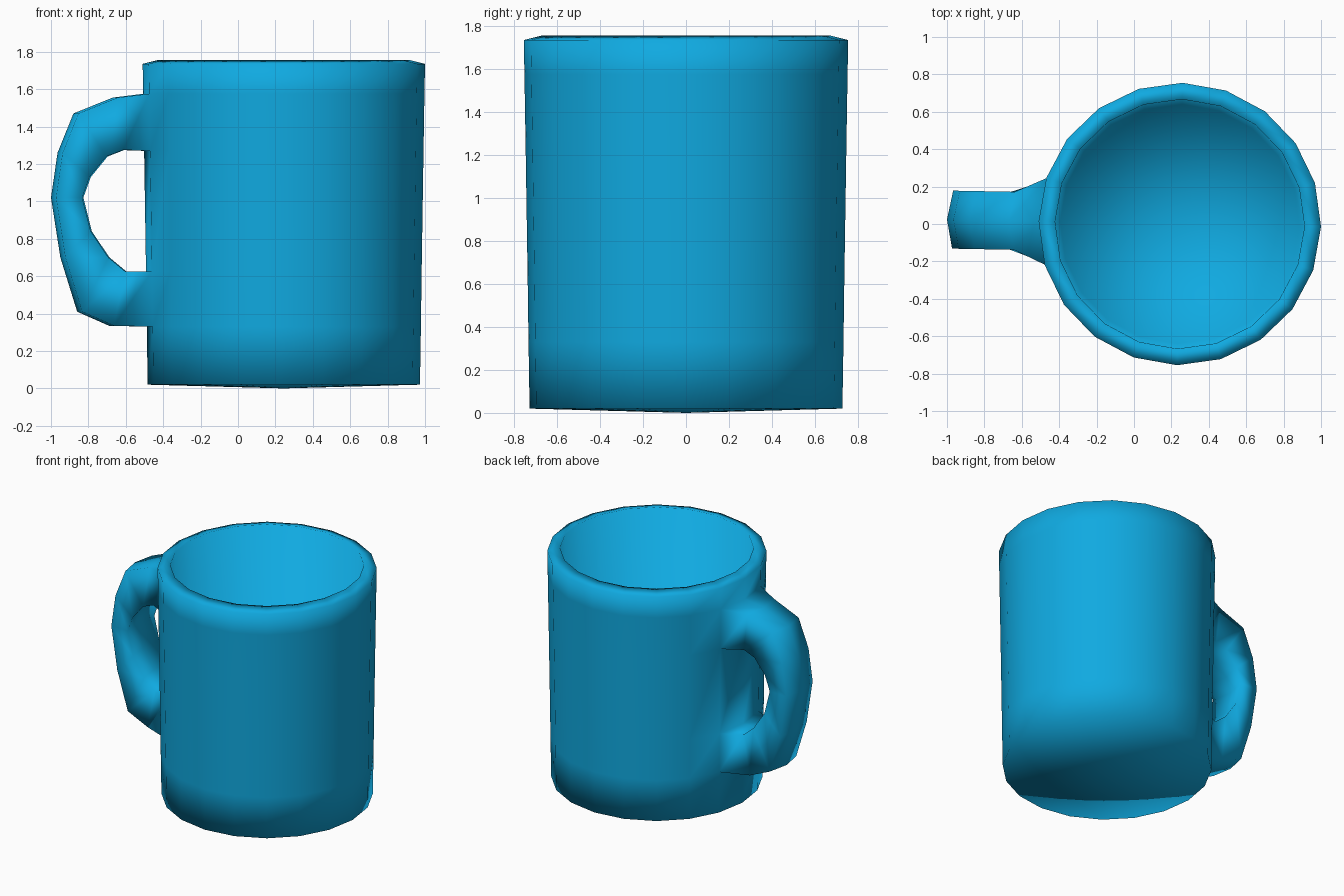
import bpy
import bmesh
from math import sin, cos, pi, radians
from mathutils import Matrix, Vector

cube = bpy.data.objects.get("Cube")
if cube:
    bpy.data.objects.remove(cube, do_unlink=True)

SIDES = 20
CENTRE_X = 0.245
BACK = SIDES // 2          # column of vertices in the middle of the handle

blue = bpy.data.materials.new("glazed_blue")
blue.use_nodes = True
colour = (0.005, 0.40, 0.75, 1)
blue.diffuse_color = colour
blue.node_tree.nodes["Principled BSDF"].inputs["Base Color"].default_value = colour

bm = bmesh.new()


def ring(radius, z):
    return [bm.verts.new((CENTRE_X + radius * cos(2 * pi * i / SIDES),
                          radius * sin(2 * pi * i / SIDES), z))
            for i in range(SIDES)]


def bridge(a, b, skip=()):
    n = len(a)
    for i in range(n):
        if i not in skip:
            j = (i + 1) % n
            bm.faces.new((a[i], a[j], b[j], b[i]))


def cap(loop, z):
    tip = bm.verts.new((CENTRE_X, 0, z))
    for i in range(len(loop)):
        bm.faces.new((loop[i], loop[(i + 1) % len(loop)], tip))


# Cup: outer wall, sloping rim, inner wall
profile = [(0.728, 0.02), (0.733, 0.33), (0.737, 0.625), (0.747, 1.27),
           (0.752, 1.575), (0.755, 1.735), (0.667, 1.757), (0.64, 0.1)]
rings = [ring(r, z) for r, z in profile]
for k in range(len(rings) - 1):
    # Leave openings where the handle joins the wall
    bridge(rings[k], rings[k + 1], (BACK - 1, BACK) if k in (1, 3) else ())

# Underside and inside floor
cap(rings[0], 0)
cap(rings[-1], 0.09)


# Handle: six-sided sections welded into the openings
def wall_section(outer, inner):
    cols = (BACK - 1, BACK, BACK + 1)
    return [outer[c] for c in cols] + [inner[c] for c in reversed(cols)]


def handle_section(outer, inner, half=0.155, bulge=0.03):
    (ox, oz), (ix, iz) = outer, inner
    points = [(ox + bulge, half, oz), (ox, 0, oz), (ox + bulge, -half, oz),
              (ix, -half, iz), (ix - bulge, 0, iz), (ix, half, iz)]
    return [bm.verts.new(p) for p in points]


outer_path = [(-0.67, 1.555), (-0.88, 1.47), (-0.965, 1.26), (-1.0, 1.02),
              (-0.95, 0.70), (-0.86, 0.41), (-0.69, 0.335)]
inner_path = [(-0.61, 1.275), (-0.70, 1.24), (-0.79, 1.13), (-0.83, 1.02),
              (-0.785, 0.84), (-0.69, 0.70), (-0.60, 0.625)]
sections = [wall_section(rings[4], rings[3])]
sections += [handle_section(o, i) for o, i in zip(outer_path, inner_path)]
sections.append(wall_section(rings[1], rings[2]))
for a, b in zip(sections, sections[1:]):
    bridge(a, b)

# Slight turn about the cup axis
bmesh.ops.rotate(bm, verts=bm.verts[:], cent=Vector((CENTRE_X, 0, 0)),
                 matrix=Matrix.Rotation(radians(-1.1), 3, 'Z'))
bmesh.ops.recalc_face_normals(bm, faces=bm.faces[:])
for face in bm.faces:
    face.smooth = True

mesh = bpy.data.meshes.new("mug_with_handle")
bm.to_mesh(mesh)
bm.free()
mesh.materials.append(blue)
mug = bpy.data.objects.new("mug_with_handle", mesh)
bpy.context.collection.objects.link(mug)
